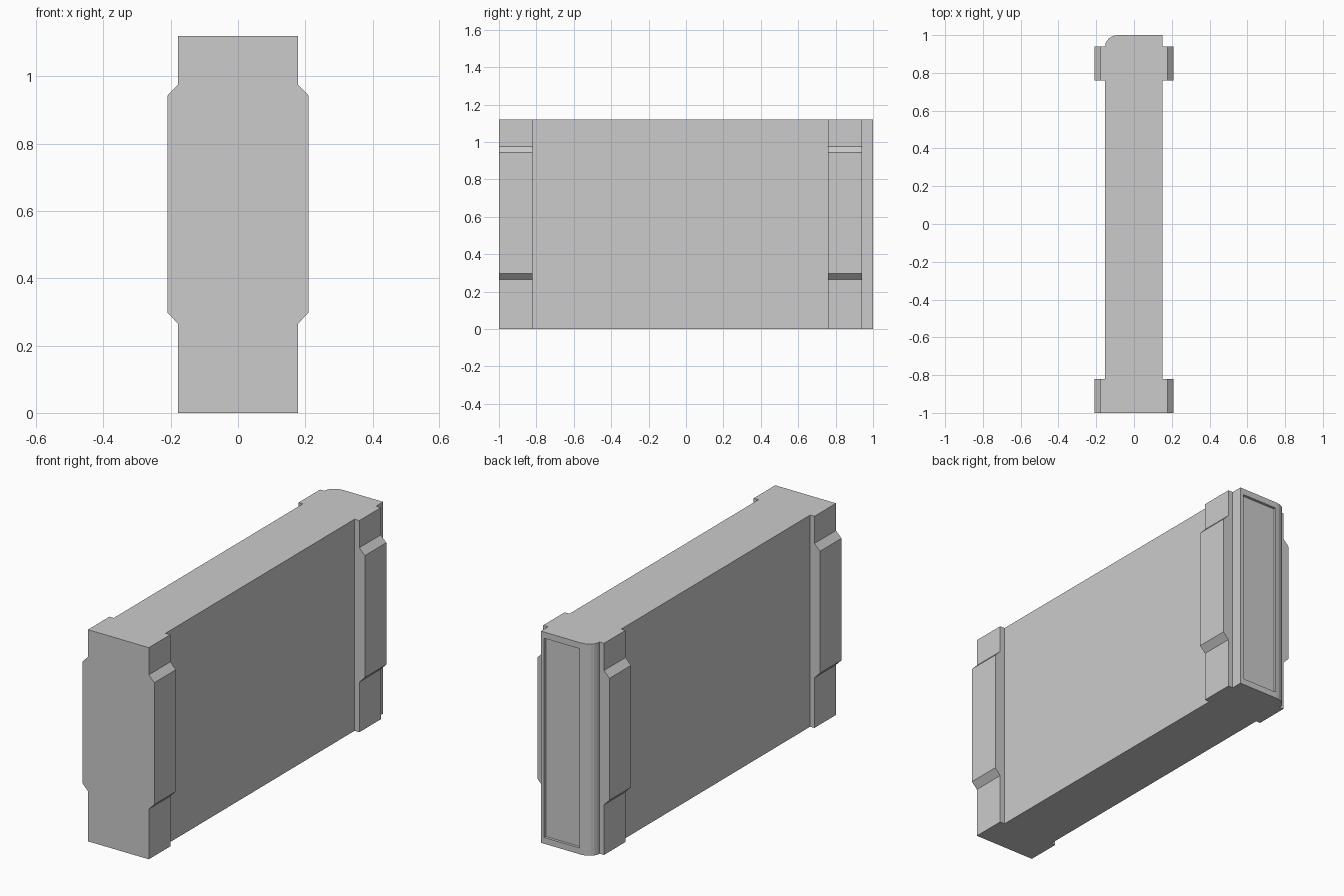
import bpy, bmesh, math

if "Cube" in bpy.data.objects:
    bpy.data.objects.remove(bpy.data.objects["Cube"])

H = 1.12  # overall height

grey = bpy.data.materials.new("plain grey")
grey.diffuse_color = (0.6, 0.6, 0.6, 1)
grey.use_nodes = True
grey.node_tree.nodes["Principled BSDF"].inputs["Base Color"].default_value = grey.diffuse_color


def prism(name, outline, to_3d, offset):
    """Extrude a closed 2D outline along an offset vector."""
    bm = bmesh.new()
    face = bm.faces.new([bm.verts.new(to_3d(a, b)) for a, b in outline])
    ext = bmesh.ops.extrude_face_region(bm, geom=[face], use_keep_orig=True)
    moved = [v for v in ext["geom"] if isinstance(v, bmesh.types.BMVert)]
    bmesh.ops.translate(bm, verts=moved, vec=offset)
    bmesh.ops.recalc_face_normals(bm, faces=bm.faces)
    mesh = bpy.data.meshes.new(name)
    bm.to_mesh(mesh)
    bm.free()
    mesh.materials.append(grey)
    obj = bpy.data.objects.new(name, mesh)
    bpy.context.collection.objects.link(obj)
    return obj


# Plan outline: slim panel, thicker bands near both ends, one rounded corner
XL, XR, BAND = -0.153, 0.15, 0.178
right = [(BAND, -1), (BAND, -0.82), (XR, -0.82), (XR, 0.76),
         (BAND, 0.76), (BAND, 0.94), (XR, 0.94), (XR, 1)]
rx, ry = 0.07, 0.06
corner = [(XL + rx - rx * math.sin(t), 1 - ry + ry * math.cos(t))
          for t in (i * math.pi / 12 for i in range(7))]
left = [(-BAND, 0.94), (-BAND, 0.76), (XL, 0.76),
        (XL, -0.82), (-BAND, -0.82), (-BAND, -1)]
body = prism("panel_body", right + corner + left,
             lambda x, y: (x, y, 0), (0, 0, H))

# Shallow recess in the narrow back face
bm = bmesh.new()
bm.from_mesh(body.data)
back = max((f for f in bm.faces if f.normal.y > 0.99),
           key=lambda f: f.calc_center_median().y)
bmesh.ops.inset_individual(bm, faces=[back], thickness=0.01)
for v in back.verts:
    v.co.x = 0.13 if v.co.x > 0 else -0.078
    v.co.z = H - 0.033 if v.co.z > H / 2 else 0.033
floor = bmesh.ops.extrude_discrete_faces(bm, faces=[back])["faces"][0]
for v in floor.verts:
    v.co.y -= 0.014
bm.to_mesh(body.data)
bm.free()

# Raised side pads with chamfered upper and lower ends
pad = [(BAND, 0.265), (0.21, 0.298), (0.21, 0.943), (BAND, 0.976)]
for side, s in (("right", 1), ("left", -1)):
    for end, y0, y1 in (("front", -1, -0.82), ("back", 0.76, 0.94)):
        prism(f"{end}_{side}_pad", pad,
              lambda x, z: (s * x, y0, z), (0, y1 - y0, 0))
